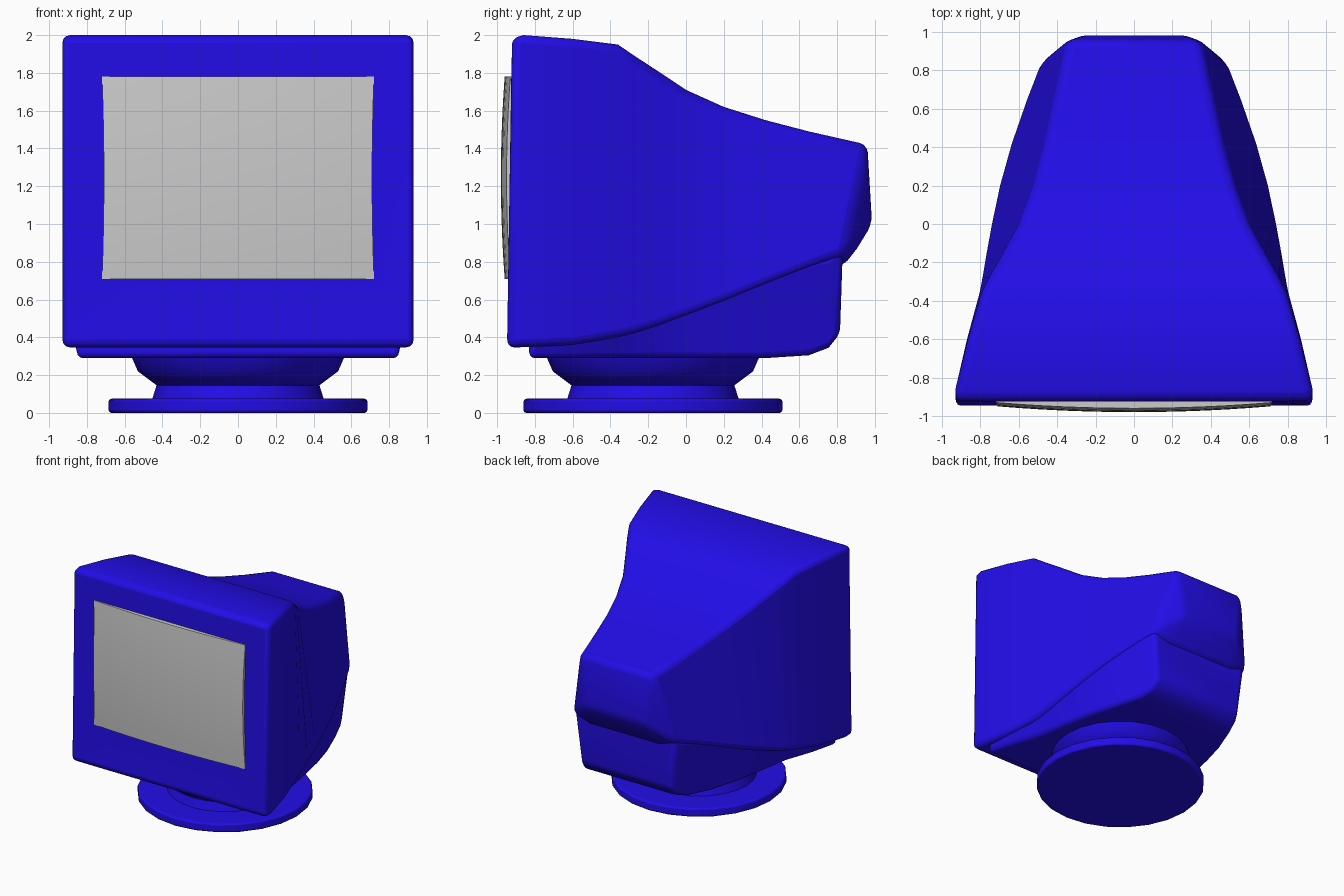
import bpy, bmesh, math

if "Cube" in bpy.data.objects:
    bpy.data.objects.remove(bpy.data.objects["Cube"])

blue = bpy.data.materials.new("blue_plastic")
blue.diffuse_color = (0.016, 0.004, 0.8, 1)
blue.use_nodes = True
blue.node_tree.nodes["Principled BSDF"].inputs["Base Color"].default_value = blue.diffuse_color


def finish(name, bm, mat=None, bevel=0, angle=40):
    bmesh.ops.remove_doubles(bm, verts=bm.verts, dist=1e-4)
    mesh = bpy.data.meshes.new(name)
    bm.to_mesh(mesh)
    bm.free()
    ob = bpy.data.objects.new(name, mesh)
    bpy.context.collection.objects.link(ob)
    if mat:
        mesh.materials.append(mat)
    if bevel:
        m = ob.modifiers.new("round", 'BEVEL')
        m.width, m.segments = bevel, 3
        m.limit_method, m.angle_limit = 'ANGLE', math.radians(32)
    bpy.context.view_layer.objects.active = ob
    ob.select_set(True)
    bpy.ops.object.shade_smooth_by_angle(angle=math.radians(angle))
    ob.select_set(False)
    return ob


def loft(halves):
    """Mirror half sections (listed top to bottom), bridge them; returns bmesh and front face."""
    bm = bmesh.new()
    rings = []
    for half in halves:
        right = [bm.verts.new(p) for p in half]
        left = [bm.verts.new((-x, y, z)) for x, y, z in half]
        rings.append(right + left[::-1])
    n = len(rings[0])
    for a, b in zip(rings, rings[1:]):
        for i in range(n):
            j = (i + 1) % n
            bm.faces.new((a[i], a[j], b[j], b[i]))
    front = bm.faces.new(rings[0])
    back = rings[-1]
    for i in range(n // 2 - 1):
        bm.faces.new((back[i], back[i + 1], back[n - 2 - i], back[n - 1 - i]))
    bmesh.ops.remove_doubles(bm, verts=bm.verts, dist=1e-4)
    bmesh.ops.recalc_face_normals(bm, faces=bm.faces)
    return bm, front


# Stations along the body: y, top z, top half width, crease half width, crease z
stations = [
    (-0.95, 1.985, .93, .93, .345),
    (-0.86, 2.00, .93, .93, .348),
    (-0.60, 1.98, .865, .87, .36),
    (-0.36, 1.95, .795, .805, .40),
    (-0.28, 1.895, .755, .79, .42),
    (-0.15, 1.81, .68, .77, .46),
    (0.00, 1.71, .595, .745, .515),
    (0.20, 1.62, .52, .705, .59),
    (0.42, 1.55, .46, .645, .68),
    (0.65, 1.49, .41, .565, .77),
]

# Upper shell with tapered tail and overhanging back; the front leans back slightly
top_corner = (.345, .96, 1.42)
rings = [[(xt, max(y, -.92), zt), (xw, y, zk), (xw * .6, y, zk)]
         for y, zt, xt, xw, zk in stations]
rings.append([top_corner, (.49, .84, .84), (.34, .835, .78)])
rings.append([top_corner, (.28, .985, 1.0), (.26, .905, .87)])
bm, front = loft(rings)
# Slightly dished bezel around the screen
bmesh.ops.inset_region(bm, faces=[front], thickness=0.2, use_even_offset=True)
for v in front.verts:
    v.co.y = -0.925
    v.co.z = 1.78 if v.co.z > 1 else 0.71
    if abs(v.co.x) > .6:
        v.co.x = math.copysign(.72, v.co.x)
finish("upper_shell", bm, blue, bevel=.04)

# Lower housing, inset below the crease
floor = {0.65: .305}
rings = [[(xw - (.07 if y < -.8 else .022), max(y, -.83), zk + .03),
          (xw - .07 - .02 * (y > -.5), max(y, -.83), floor.get(y, .29))]
         for y, zt, xt, xw, zk in stations[1:]]
rings.append([(.505, .76, .825), (.445, .755, .345)])
rings.append([(.475, .83, .86), (.425, .815, .42)])
bm, _ = loft(rings)
finish("lower_housing", bm, blue, bevel=.03)

# Bulging screen with a skirt reaching into the bezel
bm = bmesh.new()
bmesh.ops.create_grid(bm, x_segments=12, y_segments=12, size=1)
for v in bm.verts:
    u, w = v.co.x, v.co.y
    v.co = (u * (.71 + .01 * w * w), -.98 + .03 * u * u + .02 * w * w, 1.245 + .535 * w)
rim = [e for e in bm.edges if e.is_boundary]
skirt = bmesh.ops.extrude_edge_only(bm, edges=rim)["geom"]
for v in skirt:
    if isinstance(v, bmesh.types.BMVert):
        v.co.y = -.91
bmesh.ops.recalc_face_normals(bm, faces=bm.faces)
if min(bm.faces, key=lambda f: f.calc_center_median().y).normal.y > 0:
    bmesh.ops.reverse_faces(bm, faces=bm.faces)
finish("screen", bm)


def turned(name, profile, sides=24, bevel=0):
    """Closed solid of revolution around the stand axis."""
    bm = bmesh.new()
    rings = [[bm.verts.new((r * math.cos(2 * math.pi * i / sides),
                            -.175 + r * math.sin(2 * math.pi * i / sides), z))
              for i in range(sides)] for r, z in profile]
    for a, b in zip(rings, rings[1:]):
        for i in range(sides):
            j = (i + 1) % sides
            bm.faces.new((a[i], a[j], b[j], b[i]))
    bm.faces.new(rings[0][::-1])
    bm.faces.new(rings[-1])
    finish(name, bm, blue, bevel)


# Swivel stand
turned("stand_foot", [(.685, 0), (.685, .075)], bevel=.015)
turned("stand_neck", [(.455, .07), (.43, .15)])
turned("swivel_bowl", [(.43, .145), (.53, .22), (.565, .30)])
